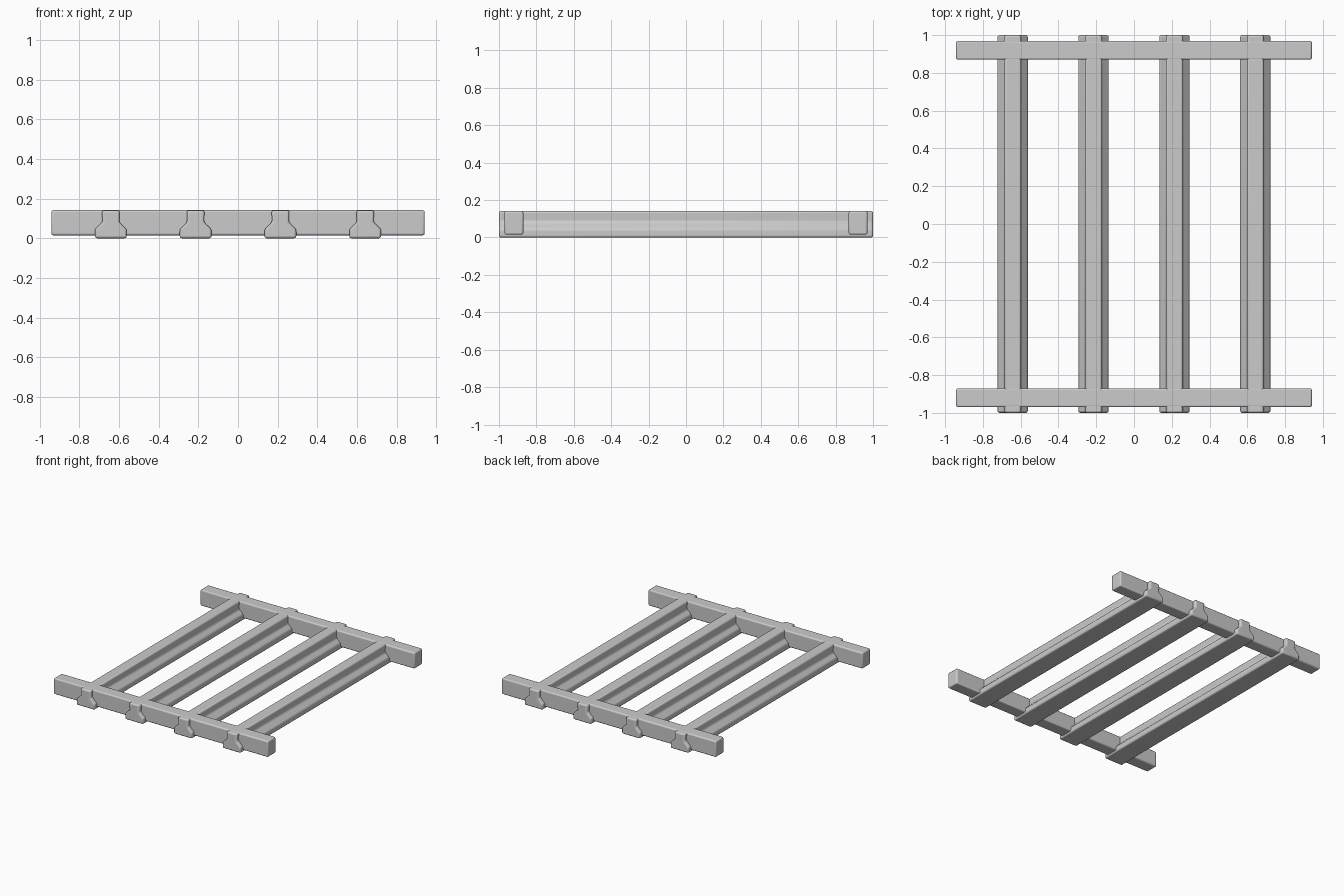
import bpy
import bmesh

cube = bpy.data.objects.get("Cube")
if cube:
    bpy.data.objects.remove(cube, do_unlink=True)

GREY = (0.6, 0.6, 0.6, 1)
grey = bpy.data.materials.new("light grey")
grey.use_nodes = True
grey.diffuse_color = GREY
grey.node_tree.nodes["Principled BSDF"].inputs["Base Color"].default_value = GREY


def extrude_profile(name, half_profile, length, location, bevel, along_x=False):
    """Mirror a half outline (width, height), extrude it and round its edges."""
    outline = half_profile + [(-w, z) for w, z in reversed(half_profile)]
    bm = bmesh.new()
    if along_x:
        verts = [bm.verts.new((-length / 2, w, z)) for w, z in outline]
        direction = (length, 0, 0)
    else:
        verts = [bm.verts.new((w, -length / 2, z)) for w, z in outline]
        direction = (0, length, 0)
    face = bm.faces.new(verts)
    ext = bmesh.ops.extrude_face_region(bm, geom=[face])
    moved = [g for g in ext["geom"] if isinstance(g, bmesh.types.BMVert)]
    bmesh.ops.translate(bm, verts=moved, vec=direction)
    bmesh.ops.recalc_face_normals(bm, faces=bm.faces)
    mesh = bpy.data.meshes.new(name)
    bm.to_mesh(mesh)
    bm.free()
    mesh.materials.append(grey)
    obj = bpy.data.objects.new(name, mesh)
    bpy.context.collection.objects.link(obj)
    obj.location = location
    mod = obj.modifiers.new("rounded edges", "BEVEL")
    mod.width = bevel
    mod.segments = 3
    mod.limit_method = "ANGLE"
    mod.angle_limit = 0.5
    bpy.ops.object.select_all(action="DESELECT")
    obj.select_set(True)
    bpy.context.view_layer.objects.active = obj
    bpy.ops.object.shade_smooth_by_angle(angle=0.6)
    return obj


# Long rails: a wide foot that slopes into a narrow upright web
rail_half = [(0.08, 0), (0.08, 0.045), (0.042, 0.082), (0.045, 0.141)]
for i, x in enumerate((-0.642, -0.214, 0.214, 0.642)):
    extrude_profile(f"long_rail_{i + 1}", rail_half, 2.0, (x, 0, 0), 0.011)

# Cross beams running through the rails near both ends
beam_half = [(0.05, 0.015), (0.05, 0.142)]
for name, y in (("front_cross_beam", -0.92), ("back_cross_beam", 0.92)):
    extrude_profile(name, beam_half, 1.884, (0, y, 0), 0.01, along_x=True)
